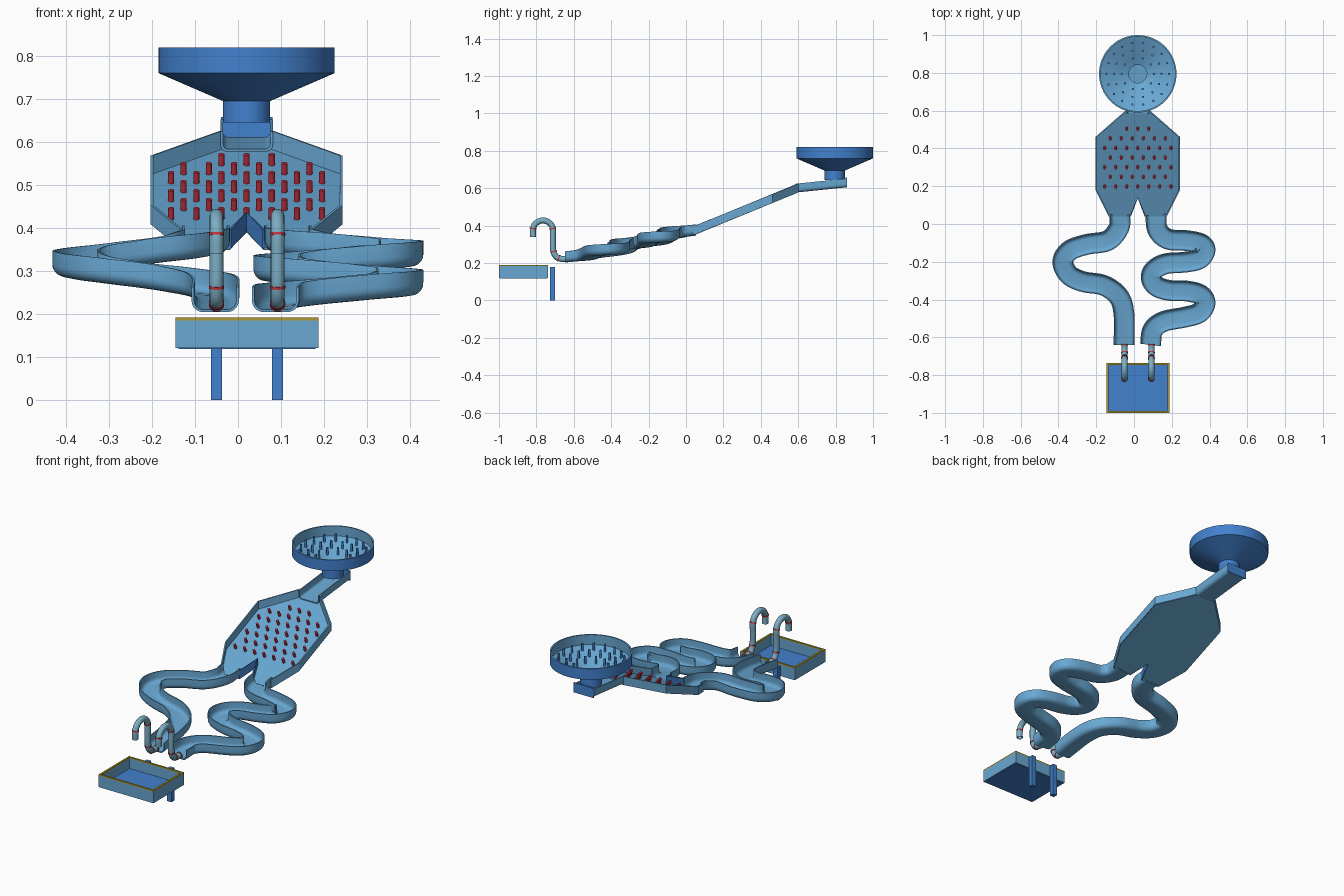
import bpy, bmesh, math
from mathutils import Vector, Matrix

cube = bpy.data.objects.get("Cube")
if cube:
    bpy.data.objects.remove(cube)

CX = 0.02            # centre line of the board and funnel
X, Z = Vector((1, 0, 0)), Vector((0, 0, 1))


def material(name, *rgb):
    m = bpy.data.materials.new(name)
    m.use_nodes = True
    m.diffuse_color = (*rgb, 1)
    m.node_tree.nodes["Principled BSDF"].inputs["Base Color"].default_value = (*rgb, 1)
    return m


LIGHT = material("light_blue", 0.14, 0.39, 0.65)
DARK = material("deep_blue", 0.055, 0.22, 0.62)
RED = material("red", 0.58, 0.03, 0.05)
GOLD = material("gold", 0.42, 0.32, 0.03)
PIPE = material("grey_blue", 0.2, 0.42, 0.55)


def finish(name, bm, *mats, thickness=0, smooth=True):
    bmesh.ops.recalc_face_normals(bm, faces=bm.faces)
    mesh = bpy.data.meshes.new(name)
    bm.to_mesh(mesh)
    bm.free()
    for m in mats:
        mesh.materials.append(m)
    ob = bpy.data.objects.new(name, mesh)
    bpy.context.collection.objects.link(ob)
    bpy.ops.object.select_all(action='DESELECT')
    ob.select_set(True)
    bpy.context.view_layer.objects.active = ob
    if thickness:
        mod = ob.modifiers.new("shell", 'SOLIDIFY')
        mod.thickness, mod.offset = thickness, 0
        bpy.ops.object.modifier_apply(modifier=mod.name)
    if smooth:
        bpy.ops.object.shade_smooth_by_angle(angle=math.radians(35))
    return ob


def box(name, lo, hi, mat):
    bm = bmesh.new()
    lo, hi = Vector(lo), Vector(hi)
    bmesh.ops.create_cube(bm, size=1, matrix=Matrix.Translation((lo + hi) / 2) @ Matrix.Diagonal((*(hi - lo), 1)))
    return finish(name, bm, mat, smooth=False)


def spline(points, steps=7):
    """Catmull-Rom curve through the points."""
    p = [Vector(q) for q in points]
    p = [2 * p[0] - p[1]] + p + [2 * p[-1] - p[-2]]
    out = []
    for a, b, c, d in zip(p, p[1:], p[2:], p[3:]):
        for i in range(steps):
            t = i / steps
            out.append(0.5 * (2 * b + (c - a) * t + (2 * a - 5 * b + 4 * c - d) * t**2
                              + (3 * b - a - 3 * c + d) * t**3))
    return out + [p[-2]]


def sweep(name, path, section, mat, thickness, tube=False):
    """Carry a section along a path; channels keep their walls upright."""
    bm, rows = bmesh.new(), []
    for i, p in enumerate(path):
        t = path[min(i + 1, len(path) - 1)] - path[max(i - 1, 0)]
        side = X if tube else t.cross(Z).normalized()
        up = X.cross(t).normalized() if tube else Z
        rows.append([bm.verts.new(p + side * u + up * v) for u, v in section])
    n = len(section)
    for a, b in zip(rows, rows[1:]):
        for j in range(n if tube else n - 1):
            k = (j + 1) % n
            bm.faces.new((a[j], a[k], b[k], b[j]))
    return finish(name, bm, mat, thickness=thickness)


def u_section(w, h, r):
    arc = [(w - r + r * math.cos(a), r - r * math.sin(a)) for a in [i * math.pi / 10 for i in range(6)]]
    half = [(w, h)] + arc
    return half + [(-u, v) for u, v in reversed(half)]


def circle(r, n=16):
    return [(r * math.cos(2 * math.pi * i / n), r * math.sin(2 * math.pi * i / n)) for i in range(n)]


def pins(name, bases, r, h, axis, mat):
    bm = bmesh.new()
    turn = Z.rotation_difference(axis).to_matrix().to_4x4()
    for b in bases:
        bmesh.ops.create_cone(bm, cap_ends=True, segments=12, radius1=r, radius2=r, depth=h,
                              matrix=Matrix.Translation(Vector(b) + axis * h / 2) @ turn)
    return finish(name, bm, mat)


# Funnel: deep blue outside, light blue inside
profile = [(0.055, 0.645), (0.055, 0.695), (0.205, 0.76), (0.205, 0.82),
           (0.197, 0.82), (0.197, 0.766), (0.048, 0.702), (0.048, 0.645)]
bm = bmesh.new()
N = 64
rings = [[bm.verts.new((CX + u, 0.795 + v, z)) for u, v in circle(r, N)] for r, z in profile]
for k, (a, b) in enumerate(zip(rings, rings[1:])):
    for j in range(N):
        f = bm.faces.new((a[j], a[(j + 1) % N], b[(j + 1) % N], b[j]))
        f.material_index = int(k > 2)
finish("funnel", bm, DARK, LIGHT)
pins("funnel_pins", [(CX + u, 0.795 + v, 0.7 + (r - 0.048) * 0.43)
                     for r, n in ((0.085, 10), (0.125, 14), (0.165, 18)) for u, v in circle(r, n)],
     0.006, 0.04, Z, DARK)

# Feed chute under the funnel
sweep("feed_chute", [Vector((CX, 0.857, 0.608)), Vector((CX, 0.585, 0.58))],
      u_section(0.058, 0.044, 0.015), LIGHT, 0.006)
box("chute_back", (CX - 0.06, 0.853, 0.605), (CX + 0.06, 0.86, 0.658), DARK)

# Sloping pin board
SLOPE = 0.41


def floor_z(y):
    return 0.351 + SLOPE * (y - 0.04)


def strip(name, points, mat, height=0.045):
    bm = bmesh.new()
    cols = [[bm.verts.new((CX + x, y, floor_z(y) + h)) for h in (0, height)] for x, y in points]
    for a, b in zip(cols, cols[1:]):
        bm.faces.new((a[0], b[0], b[1], a[1]))
    return finish(name, bm, mat, thickness=0.007, smooth=False)


side = [(0.06, 0.6), (0.22, 0.46), (0.22, 0.18), (0.15, 0.04)]
wedge = [(0.04, 0.04), (0, 0.14), (-0.04, 0.04)]
mirrored = [(-x, y) for x, y in side]
bm = bmesh.new()
bm.faces.new([bm.verts.new((CX + x, y, floor_z(y))) for x, y in side + wedge + mirrored[::-1]])
finish("board_floor", bm, LIGHT, thickness=0.006, smooth=False)
strip("board_wall_left", side, LIGHT)
strip("board_wall_right", mirrored, LIGHT)
strip("divider_wedge", wedge, DARK)

PITCH = 0.0585
bases = []
for row in range(7):
    y = 0.51 - row * 0.051
    count = 3 if row == 0 else 6 + (row + 1) % 2
    bases += [(CX + (i - (count - 1) / 2) * PITCH, y, floor_z(y)) for i in range(count)]
pins("board_pins", bases, 0.007, 0.03, Vector((0, -SLOPE, 1)).normalized(), RED)

# Winding channels, falling evenly along their length
right_run = [(-.075, .05), (-.08, -.02), (-.14, -.088), (-.25, -.108), (-.34, -.14), (-.377, -.2),
             (-.345, -.268), (-.27, -.305), (-.16, -.325), (-.08, -.385), (-.053, -.48), (-.053, -.64)]
left_run = [(.115, .05), (.125, -.03), (.18, -.08), (.28, -.088), (.355, -.105), (.376, -.14), (.345, -.185),
            (.27, -.202), (.17, -.21), (.11, -.24), (.091, -.285), (.12, -.33), (.19, -.352), (.28, -.355),
            (.352, -.375), (.376, -.42), (.345, -.47), (.27, -.493), (.16, -.515), (.1, -.56), (.087, -.64)]
for name, run in (("right_channel", right_run), ("left_channel", left_run)):
    path = spline([(x, y, 0) for x, y in run])
    dist = [0]
    for a, b in zip(path, path[1:]):
        dist.append(dist[-1] + (b - a).length)
    for p, d in zip(path, dist):
        p.z = 0.35 - 0.143 * d / dist[-1]
    sweep(name, path, u_section(0.052, 0.056, 0.024), LIGHT, 0.006)

# Hooked pipes with red collars, and posts below them
hook = [(-.635, .222), (-.665, .222), (-.695, .235), (-.71, .27), (-.712, .33), (-.712, .385),
        (-.73, .415), (-.765, .428), (-.8, .415), (-.818, .385), (-.818, .34)]
for tag, x in (("right", -0.05), ("left", 0.092)):
    path = spline([(x, y, z) for y, z in hook], 6)
    sweep(tag + "_pipe", path, circle(0.0145), PIPE, 0.003, tube=True)
    for n, i in enumerate((1, 9, 17, 30, 54)):
        a, b = path[i], path[i + 1]
        d = (b - a).normalized() * 0.003
        sweep(f"{tag}_collar_{n + 1}", [a - d, a + d], circle(0.0165), RED, 0.003, tube=True)
    box(tag + "_post", (x - 0.013, -0.727, 0), (x + 0.013, -0.701, 0.18), DARK)

# Catch tray with gold rim
X0, X1, Y0, Y1 = -0.145, 0.187, -1.0, -0.737
box("tray_floor", (X0 + 0.007, Y0 + 0.005, 0.118), (X1 - 0.007, Y1 - 0.005, 0.128), DARK)
for part, z0, z1, w, mat in (("wall", 0.121, 0.184, 0.008, LIGHT), ("rim", 0.184, 0.191, 0.01, GOLD)):
    box(f"tray_{part}_front", (X0, Y0, z0), (X1, Y0 + w, z1), mat)
    box(f"tray_{part}_back", (X0, Y1 - w, z0), (X1, Y1, z1), mat)
    box(f"tray_{part}_right", (X0, Y0 + w, z0), (X0 + w, Y1 - w, z1), mat)
    box(f"tray_{part}_left", (X1 - w, Y0 + w, z0), (X1, Y1 - w, z1), mat)
